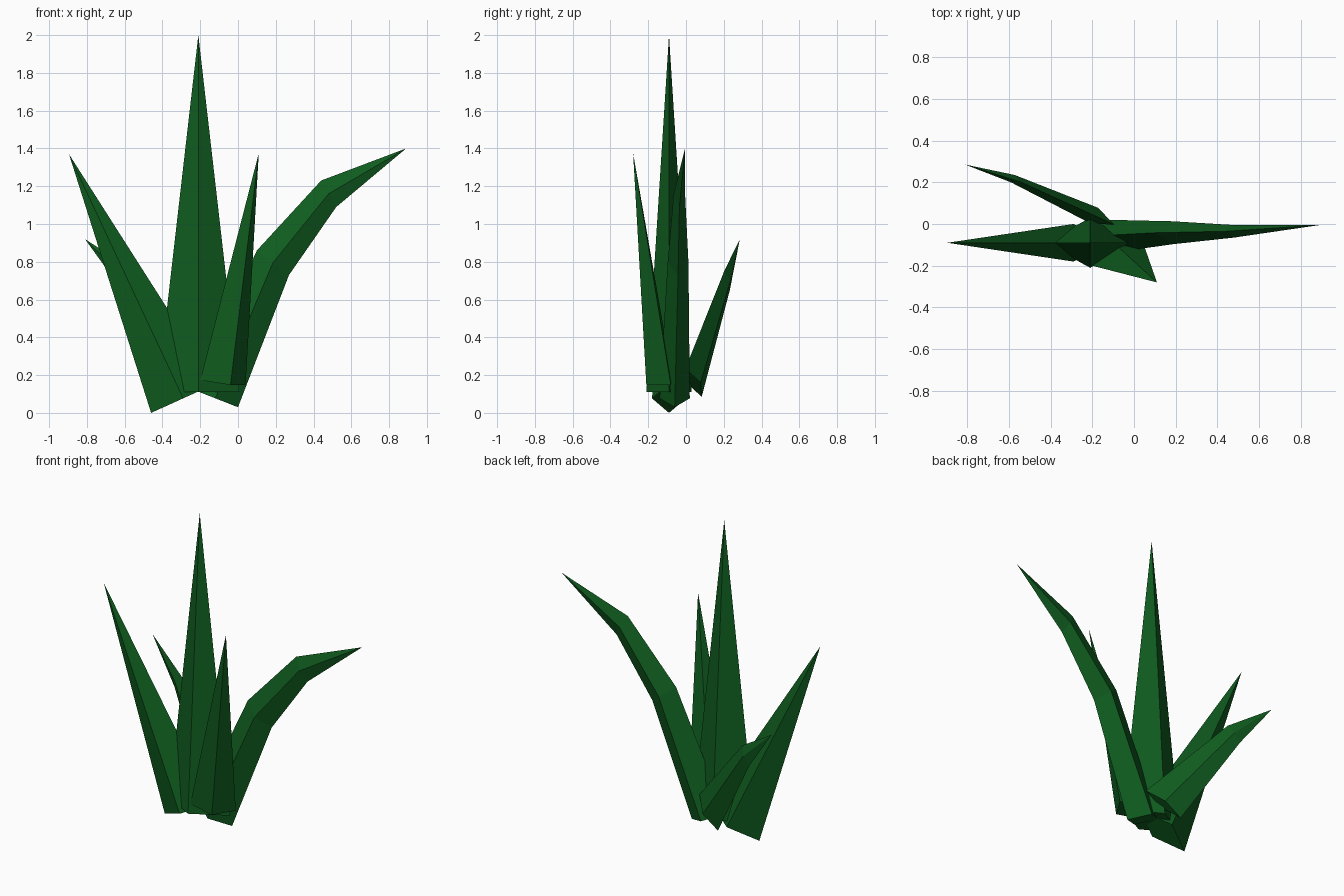
import bpy
import bmesh
from mathutils import Vector

if "Cube" in bpy.data.objects:
    bpy.data.objects.remove(bpy.data.objects["Cube"])

green = bpy.data.materials.new("leaf_green")
green.diffuse_color = (0.005, 0.11, 0.014, 1)
green.use_nodes = True
green.node_tree.nodes["Principled BSDF"].inputs["Base Color"].default_value = green.diffuse_color


def leaf(name, tip, sections):
    """Diamond-section blade; each section is (centre, wide half-vector, thin half-vector)."""
    bm = bmesh.new()
    rings = []
    for c, w, t in sections:
        c, w, t = Vector(c), Vector(w), Vector(t)
        rings.append([bm.verts.new(p) for p in (c + w, c + t, c - w, c - t)])
    end = bm.verts.new(tip)
    bm.faces.new(rings[0])
    for i in range(4):
        j = (i + 1) % 4
        for a, b in zip(rings, rings[1:]):
            bm.faces.new((a[i], a[j], b[j], b[i]))
        bm.faces.new((rings[-1][i], rings[-1][j], end))
    bmesh.ops.recalc_face_normals(bm, faces=bm.faces)
    mesh = bpy.data.meshes.new(name)
    bm.to_mesh(mesh)
    bm.free()
    mesh.materials.append(green)
    bpy.context.collection.objects.link(bpy.data.objects.new(name, mesh))


# Straight upright blade
leaf("centre_leaf", (-0.21, -0.09, 2.0),
     [((-0.21, -0.09, 0.11), (0.217, 0, 0), (0, 0.12, 0))])

# Straight leaning blades
leaf("left_leaf", (-0.895, -0.09, 1.37),
     [((-0.29, -0.09, 0.077), (0.17, 0, 0.077), (0, 0.09, 0))])
leaf("front_leaf", (0.11, -0.28, 1.375),
     [((-0.08, -0.14, 0.16), (0.12, 0.06, -0.013), (0.04, -0.07, -0.012))])

# Blade that arches over to the right
leaf("right_leaf", (0.89, -0.005, 1.4),
     [((-0.12, -0.06, 0.077), (0.12, 0, -0.047), (0, 0.08, 0)),
      ((0.185, -0.042, 0.795), (0.085, 0, -0.065), (0, 0.055, 0)),
      ((0.48, -0.035, 1.16), (0.04, 0, -0.07), (0, 0.03, 0))])

# Short blade bending towards the back left
leaf("back_leaf", (-0.81, 0.285, 0.92),
     [((-0.19, 0.04, 0.16), (0.096, -0.043, 0.075), (0.017, 0.038, 0)),
      ((-0.58, 0.217, 0.70), (0.035, -0.015, 0.05), (0.008, 0.018, 0))])
